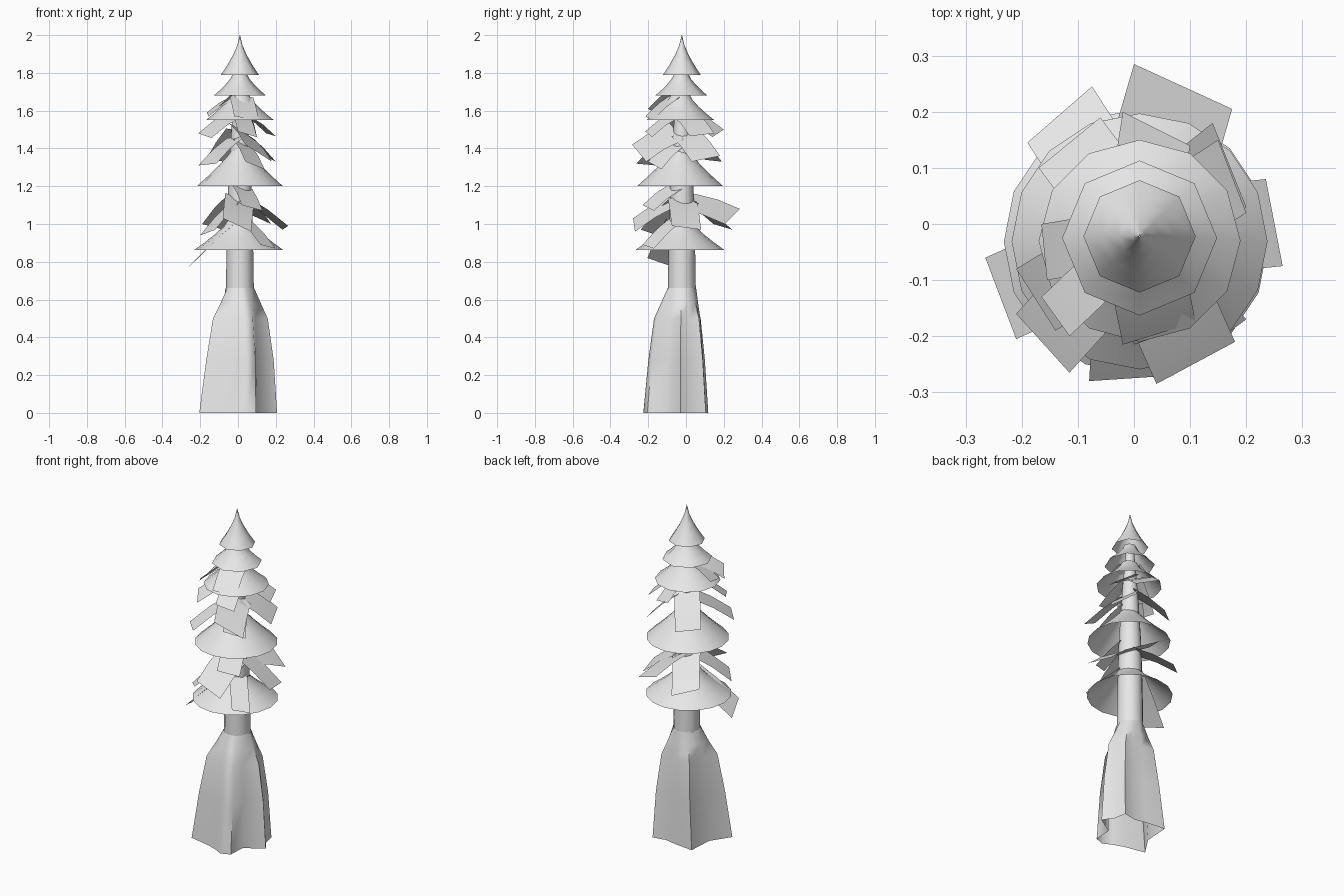
import bpy, bmesh, math
from mathutils import Vector

if "Cube" in bpy.data.objects:
    bpy.data.objects.remove(bpy.data.objects["Cube"])

CX, CY = 0.01, -0.022          # trunk axis

mat = bpy.data.materials.new("pale_grey")
mat.diffuse_color = (0.8, 0.8, 0.8, 1)
mat.use_nodes = True
mat.node_tree.nodes["Principled BSDF"].inputs["Base Color"].default_value = mat.diffuse_color


def make(name, bm, angle=60):
    me = bpy.data.meshes.new(name)
    bm.normal_update()
    bm.to_mesh(me)
    bm.free()
    me.materials.append(mat)
    ob = bpy.data.objects.new(name, me)
    bpy.context.collection.objects.link(ob)
    bpy.ops.object.select_all(action='DESELECT')
    ob.select_set(True)
    bpy.context.view_layer.objects.active = ob
    bpy.ops.object.shade_smooth_by_angle(angle=math.radians(angle))
    return ob


def loft(name, rings, cap=False, angle=60):
    """Skin a stack of equal-length point rings."""
    bm = bmesh.new()
    rows = [[bm.verts.new(p) for p in ring] for ring in rings]
    n = len(rows[0])
    for a, b in zip(rows, rows[1:]):
        for i in range(n):
            j = (i + 1) % n
            bm.faces.new((a[i], a[j], b[j], b[i]))
    if cap:
        bm.faces.new(rows[-1])
    return make(name, bm, angle)


def circle(r, z, n, cx=CX, cy=CY):
    return [(cx + r * math.cos(2 * math.pi * i / n),
             cy + r * math.sin(2 * math.pi * i / n), z) for i in range(n)]


# Fluted root flare, narrowing from a lobed outline to a round neck
roots = [(.207, -.03), (.165, .03), (.15, .105), (.07, .09), (0, .105), (-.12, .118),
         (-.13, -.035), (-.205, -.15), (-.08, -.175), (-.01, -.2), (.04, -.226),
         (.095, -.205), (.1, -.1)]
rings = []
for z, scale, blend, r in ((0, 1, 0, .1), (.28, .88, .05, .13), (.5, .73, .2, .13),
                           (.58, .59, .55, .1), (.66, .5, 1, .076)):
    ring = []
    for x, y in roots:
        d = Vector((x - CX, y + .04))
        p = Vector((CX + .008, -.038)) + d * scale if z else Vector((x, y))
        q = Vector((CX, CY)) + d.normalized() * r
        p = p.lerp(q, blend)
        ring.append((p.x, p.y, z))
    rings.append(ring)
loft("root_flare", rings, angle=65)

# Upper trunk
loft("trunk", [circle(r, z, 12) for r, z in
               ((.074, .65), (.07, .9), (.062, 1.2), (.045, 1.5), (.02, 1.8))], cap=True)

# Foliage skirts: top height, rim height, inner and rim radius, sides, flare, rim centre
skirts = [(2.0, 1.79, .001, .1, 8, 1.5, .01, -.022),
          (1.80, 1.68, .035, .138, 8, 1.4, .01, -.025),
          (1.69, 1.55, .045, .18, 12, 1.35, .01, -.03),
          (1.41, 1.2, .03, .228, 16, 1.2, .01, -.031),
          (1.03, .862, .05, .236, 16, 1.3, .004, -.032)]
for k, (zt, zb, ri, ro, n, power, cx, cy) in enumerate(skirts):
    prof = [(ri + (ro - ri) * t ** power, zt + (zb - zt) * t) for t in (1, .75, .5, .25, 0)]
    loft(f"foliage_skirt_{k + 1}", [circle(r, z, n, cx, cy) for r, z in prof])


# Drooping branch cards: outer edge corners (x, y, z), inner height
def branch(name, a, b, z_in, inner=.03):
    a, b = Vector(a), Vector(b)
    mid, half = (a + b) / 2, (b - a) / 2
    out = Vector((mid.x - CX, mid.y - CY, 0)).normalized()
    root = Vector((CX, CY, z_in)) + out * inner
    bm = bmesh.new()
    rows = []
    for t, lift in ((0, 0), (.5, .01), (1, 0)):
        c = root.lerp(mid, t) + Vector((0, 0, lift))
        rows.append((bm.verts.new(c - half), bm.verts.new(c + half)))
    for p, q in zip(rows, rows[1:]):
        bm.faces.new((p[0], q[0], q[1], p[1]))
    make(name, bm)


cards = [
    # low ring
    ((.175, .205, 1.0), (0, .285, 1.08), 1.12),
    ((-.075, .245, .97), (-.19, .145, 1.0), 1.13),
    ((-.265, -.06, .77), (-.21, -.205, .82), 1.0),
    ((-.08, -.28, 1.03), (.07, -.27, .96), 1.13),
    ((.265, -.075, .99), (.235, .08, .97), 1.13),
    ((.12, -.23, .89), (.2, -.17, .87), 1.03),
    ((-.2, -.15, .94), (-.12, -.24, .97), 1.12),
    ((.02, -.23, 1.1), (.13, -.17, 1.07), 1.2),
    # middle ring
    ((.04, -.285, 1.42), (.18, -.21, 1.33), 1.49),
    ((-.21, -.16, 1.31), (-.115, -.265, 1.32), 1.46),
    ((.2, .03, 1.33), (.14, .18, 1.36), 1.48),
    ((-.06, .19, 1.33), (-.17, .1, 1.34), 1.5),
    ((.04, -.2, 1.33), (.14, -.13, 1.29), 1.43),
    # upper ring
    ((-.21, -.08, 1.48), (-.14, -.19, 1.455), 1.58),
    ((.2, .02, 1.465), (.15, .15, 1.48), 1.58),
    ((.1, .14, 1.46), (-.02, .2, 1.5), 1.58),
    ((0, -.215, 1.49), (.1, -.18, 1.46), 1.58),
    # crown ring
    ((-.02, -.215, 1.57), (.11, -.175, 1.55), 1.68),
    ((-.165, -.13, 1.56), (-.115, -.2, 1.61), 1.69),
    ((-.165, 0, 1.59), (-.155, -.1, 1.57), 1.67),
]
for k, (a, b, z) in enumerate(cards):
    branch(f"branch_{k + 1}", a, b, z)
